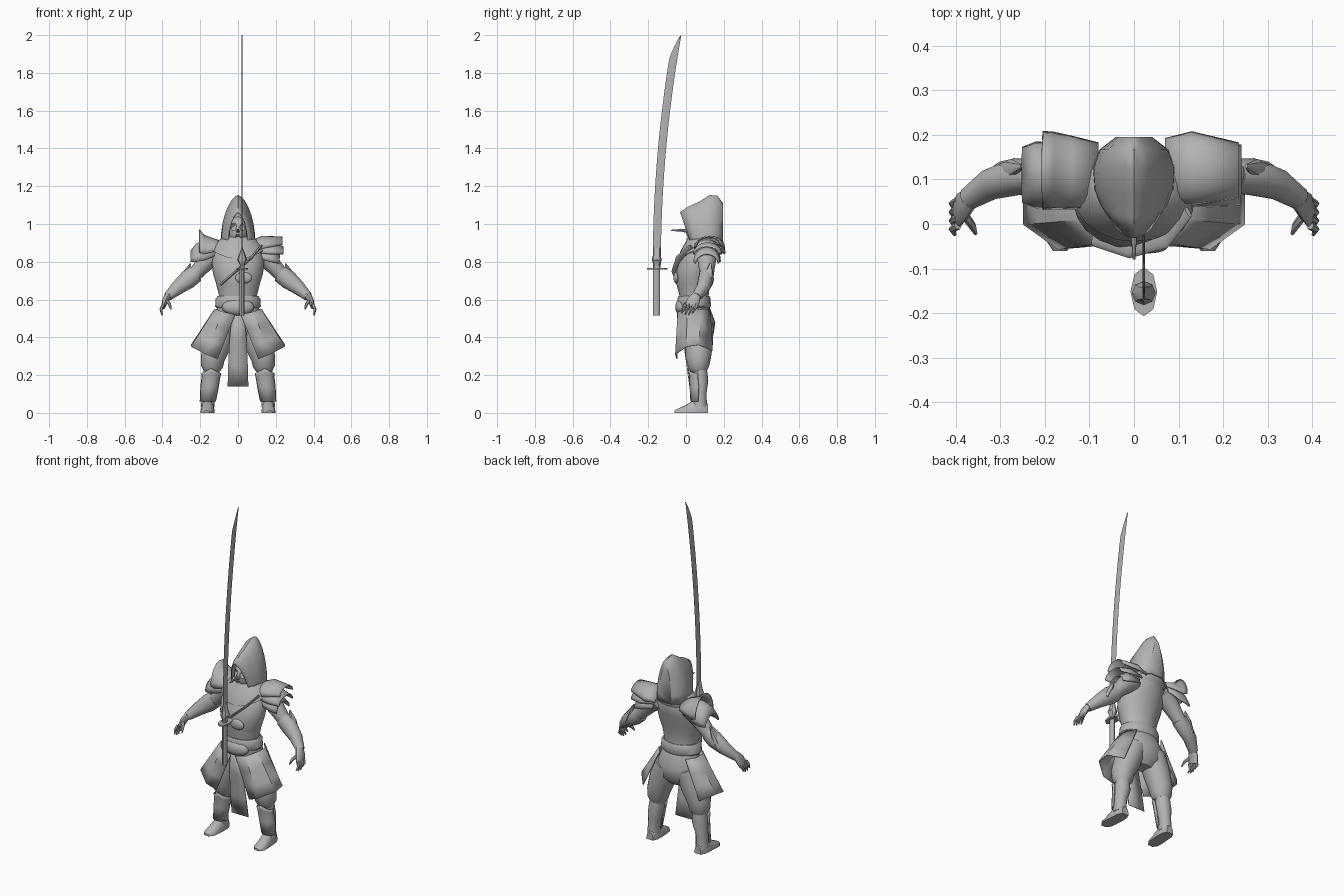
import bpy, bmesh, math
from mathutils import Vector

cube = bpy.data.objects.get("Cube")
if cube:
    bpy.data.objects.remove(cube, do_unlink=True)

GREY = (0.45, 0.45, 0.45, 1)
mat = bpy.data.materials.new("plain_grey")
mat.use_nodes = True
mat.diffuse_color = GREY
mat.node_tree.nodes["Principled BSDF"].inputs["Base Color"].default_value = GREY


def finish(name, bm, thick=0, angle=40):
    bmesh.ops.recalc_face_normals(bm, faces=bm.faces)
    me = bpy.data.meshes.new(name)
    bm.to_mesh(me)
    bm.free()
    me.materials.append(mat)
    ob = bpy.data.objects.new(name, me)
    bpy.context.collection.objects.link(ob)
    bpy.ops.object.select_all(action="DESELECT")
    ob.select_set(True)
    bpy.context.view_layer.objects.active = ob
    bpy.ops.object.shade_smooth_by_angle(angle=math.radians(angle))
    if thick:
        mod = ob.modifiers.new("thickness", "SOLIDIFY")
        mod.thickness, mod.offset = thick, 0
    return ob


def loft(name, rings, s=1, closed=True, caps=(True, True), thick=0):
    """Skin a list of equal-length point rows; s = -1 mirrors in x."""
    bm = bmesh.new()
    rows = [[bm.verts.new((p[0] * s, p[1], p[2])) for p in r] for r in rings]
    n = len(rows[0])
    for a, b in zip(rows, rows[1:]):
        for i in range(n if closed else n - 1):
            j = (i + 1) % n
            bm.faces.new((a[i], a[j], b[j], b[i]))
    for use, row in zip(caps, (rows[0], rows[-1])):
        if use:
            bm.faces.new(row)
    return finish(name, bm, thick)


def level(z, rx, front, back, cx=0, dip=0, n=20):
    """Horizontal oval between two y values; dip lowers its front."""
    cy, ry = (front + back) / 2, (back - front) / 2
    out = []
    for i in range(n):
        a = math.tau * i / n
        out.append((cx + rx * math.cos(a), cy + ry * math.sin(a),
                    z - dip * max(0, -math.sin(a)) ** 2))
    return out


def tube(name, path, s=1, n=12):
    """Path of (point, radius, radius along y)."""
    pts = [Vector(p[0]) for p in path]
    rings = []
    for i, (_, ru, rv) in enumerate(path):
        d = (pts[min(i + 1, len(pts) - 1)] - pts[max(i - 1, 0)]).normalized()
        u = d.cross(Vector((0, 1, 0)) if abs(d.y) < 0.9 else Vector((0, 0, 1))).normalized()
        v = u.cross(d)
        rings.append([pts[i] + u * ru * math.cos(math.tau * k / n)
                      + v * rv * math.sin(math.tau * k / n) for k in range(n)])
    return loft(name, rings, s)


def ball(name, c, r, shape=None):
    bm = bmesh.new()
    bmesh.ops.create_icosphere(bm, subdivisions=3, radius=1)
    for v in bm.verts:
        v.co = Vector([c[k] + r[k] * v.co[k] for k in range(3)])
        if shape:
            shape(v.co)
    return finish(name, bm)


def shoulder_plate(name, rows, s):
    """Arched plate from rows of (x, y centre, half depth, top, bottom)."""
    arcs = [[(x, yc + ry * math.cos(math.pi * k / 10),
              zb + (zt - zb) * math.sin(math.pi * k / 10)) for k in range(11)]
            for x, yc, ry, zt, zb in rows]
    loft(name, arcs, s, closed=False, caps=(False, False), thick=0.006)


# Torso, hips, belt and collar
loft("torso", [level(*r) for r in (
    (.50, .10, -.02, .14), (.56, .105, -.035, .125), (.62, .10, -.035, .12),
    (.68, .115, -.05, .125), (.74, .133, -.055, .14), (.80, .138, -.04, .155),
    (.86, .125, -.01, .17), (.90, .07, .02, .16))])
loft("hips", [level(*r) for r in (
    (.56, .11, -.03, .125), (.48, .13, -.02, .155), (.41, .12, 0, .145), (.37, .06, .03, .11))])
loft("belt", [level(*r) for r in (
    (.555, .112, -.04, .125), (.565, .121, -.046, .132),
    (.605, .118, -.045, .13), (.618, .108, -.04, .124))])
ball("belt_plate", (0, -.025, .56), (.085, .032, .045))
loft("collar", [level(.86, .135, -.04, .17, dip=.045), level(.885, .125, -.03, .185, dip=.03),
                level(.92, .095, -.005, .185, dip=.02), level(.93, .07, .01, .17)])
tube("chest_sash", [((.12, .03, .88), .006, .02), ((.07, -.035, .82), .006, .02),
                    ((-.01, -.057, .75), .006, .02), ((-.09, -.03, .68), .006, .02)])
ball("sash_knot", (.03, -.052, .715), (.045, .014, .03))

# Hood: pointed arches from the brim to the back
hood = []
for y, hw, top, lean in ((-.03, .052, 1.06, .06), (.015, .074, 1.09, .035), (.07, .087, 1.115, .01),
                         (.125, .09, 1.15, 0), (.165, .075, 1.148, 0), (.192, .04, 1.11, 0)):
    row = []
    for k in range(15):
        c, h = math.cos(math.pi * k / 14), math.sin(math.pi * k / 14)
        row.append((hw * c * abs(c) ** .25, y + lean * (1 - h), .89 + (top - .89) * h))
    hood.append(row)
loft("hood", hood, closed=False, caps=(False, True), thick=.006)


# Face mask with hollow eyes, mouth line and long nose
def carve(co):
    if co.y < .06:
        for x, z, w in ((-.024, .985, .016), (.024, .985, .016), (0, .925, .014)):
            d = math.hypot(co.x - x, co.z - z) / w
            co.y += .018 * max(0, 1 - d * d)


ball("mask", (0, .055, .965), (.052, .055, .075), carve)
tube("mask_nose", [((0, .02, .96), .011, .011), ((0, -.025, .967), .007, .007),
                   ((0, -.08, .966), .003, .003)], n=8)

# Shoulder plates: one upswept pair on the right, three layers on the left
for i, rows in enumerate((
        ((.08, .11, .07, .905, .86), (.14, .115, .08, .925, .85),
         (.18, .12, .084, .94, .84), (.205, .12, .086, .97, .85)),
        ((.10, .11, .06, .89, .84), (.17, .11, .07, .915, .81),
         (.22, .11, .072, .895, .80), (.25, .11, .06, .855, .80)))):
    shoulder_plate(f"right_shoulder_plate_{i + 1}", rows, -1)
for i, rows in enumerate((
        ((.07, .12, .07, .91, .87), (.13, .125, .08, .935, .87), (.235, .12, .06, .93, .89)),
        ((.09, .11, .065, .89, .85), (.17, .115, .075, .90, .84), (.24, .11, .065, .88, .84)),
        ((.10, .11, .06, .87, .82), (.17, .11, .068, .875, .80), (.22, .11, .06, .84, .79)))):
    shoulder_plate(f"left_shoulder_plate_{i + 1}", rows, 1)

for s, side in ((1, "left"), (-1, "right")):
    # Arm, gauntlet and hand
    tube(side + "_upper_arm", [((.10, .11, .85), .05, .055), ((.16, .11, .81), .05, .05),
                               ((.20, .11, .765), .042, .042), ((.24, .11, .72), .036, .036)], s)
    tube(side + "_gauntlet", [((.222, .108, .738), .046, .038), ((.265, .106, .706), .05, .042),
                              ((.32, .09, .662), .038, .036), ((.372, .056, .615), .024, .026)], s)
    tube(side + "_elbow_guard", [((.30, .11, .68), .02, .03), ((.275, .122, .735), .02, .024),
                                 ((.252, .13, .79), .003, .005)], s, 8)
    tube(side + "_palm", [((.368, .056, .625), .018, .024), ((.385, .04, .595), .017, .034),
                          ((.395, .025, .562), .011, .034)], s)
    for i in range(4):
        y = -.004 + i * .019
        tip = .528 if i in (0, 3) else .518
        tube(f"{side}_finger_{i + 1}", [((.395, y, .575), .009, .009),
                                        ((.408, y - .008, .548), .008, .008),
                                        ((.402, y - .02, tip), .004, .004)], s, 6)
    tube(side + "_thumb", [((.38, .02, .595), .01, .01), ((.362, -.005, .575), .009, .009),
                           ((.355, -.022, .55), .004, .004)], s, 6)

    # Skirt panel wrapping from the front to the back of the hip
    top = [(.015, -.045, .52), (.08, -.042, .535), (.12, .01, .55), (.122, .08, .55), (.085, .128, .55)]
    low = [(.108, -.048, .285), (.17, -.055, .31), (.247, .0, .35), (.247, .066, .36), (.185, .14, .33)]
    loft(side + "_skirt_panel", [[Vector(a).lerp(Vector(b), t) for a, b in zip(top, low)]
                                 for t in (0, .35, .7, 1)],
         s, closed=False, caps=(False, False), thick=.005)

    # Baggy trouser leg, shin and guard
    tube(side + "_trouser_leg", [((.065, .07, .47), .075, .075), ((.105, .068, .37), .074, .075),
                                 ((.134, .065, .29), .064, .067), ((.138, .067, .245), .058, .056),
                                 ((.14, .07, .22), .042, .042)], s, 16)
    loft(side + "_shin", [level(z, rx, f, b, cx) for z, rx, f, b, cx in (
        (.24, .04, .035, .11, .14), (.17, .044, .03, .118, .145),
        (.10, .034, .035, .108, .157), (.03, .036, .03, .112, .16))], s)
    guard = []
    for z, r, cx, y in ((.235, .05, .142, .062), (.215, .047, .143, .064),
                        (.14, .046, .15, .068), (.06, .04, .16, .066)):
        arc = [math.pi * (1 + k / 8) for k in range(9)]
        guard.append([(cx + r * math.cos(a), y + r * math.sin(a),
                       z - .025 * abs(math.cos(a)) * (z > .2)) for a in arc])
    loft(side + "_shin_guard", guard, s, closed=False, caps=(False, False), thick=.006)

    # Boot, flat underneath
    boot = []
    for y, hw, h, cx in ((.116, .022, .045, .158), (.085, .034, .075, .159), (.04, .036, .068, .16),
                         (.0, .036, .042, .163), (-.035, .034, .026, .165), (-.06, .016, .012, .166)):
        boot.append([(cx + hw * math.cos(a), y, h * max(0, math.sin(a)) ** .8)
                     for a in (math.pi * k / 8 for k in range(9))])
    loft(side + "_boot", boot, s)

# Hanging cloth between the legs
loft("front_cloth", [[(x * w, y, z) for x in (-1, 0, 1)] for w, y, z in (
    (.03, -.03, .53), (.045, -.015, .39), (.052, .005, .25), (.055, .02, .14))],
     closed=False, caps=(False, False), thick=.004)

# Sword: curved blade, ornate collar, guard and grip
SX = .022
blade = []
for k in range(25):
    t = 1 - (1 - k / 24) ** 1.5
    z, edge = .78 + 1.22 * t, -.133 + .108 * t * t
    w = .042 * min(1, (1 - t) / .1) ** .7 + .001
    blade.append([(SX, edge, z), (SX + .003, edge - w * .6, z),
                  (SX, edge - w, z - .0), (SX - .003, edge - w * .6, z)])
loft("sword_blade", blade)
loft("blade_collar", [level(z, rx, -.155 - ry, -.155 + ry, SX, n=8) for z, rx, ry in (
    (.765, .014, .02), (.785, .012, .018), (.81, .027, .027), (.835, .018, .02), (.875, .003, .019))])
loft("sword_guard", [level(z, .03, -.207, -.097, SX, n=8) for z in (.758, .768)])
loft("sword_grip", [level(z, .013, -.175, -.138, SX, n=10) for z in (.515, .64, .76)])
